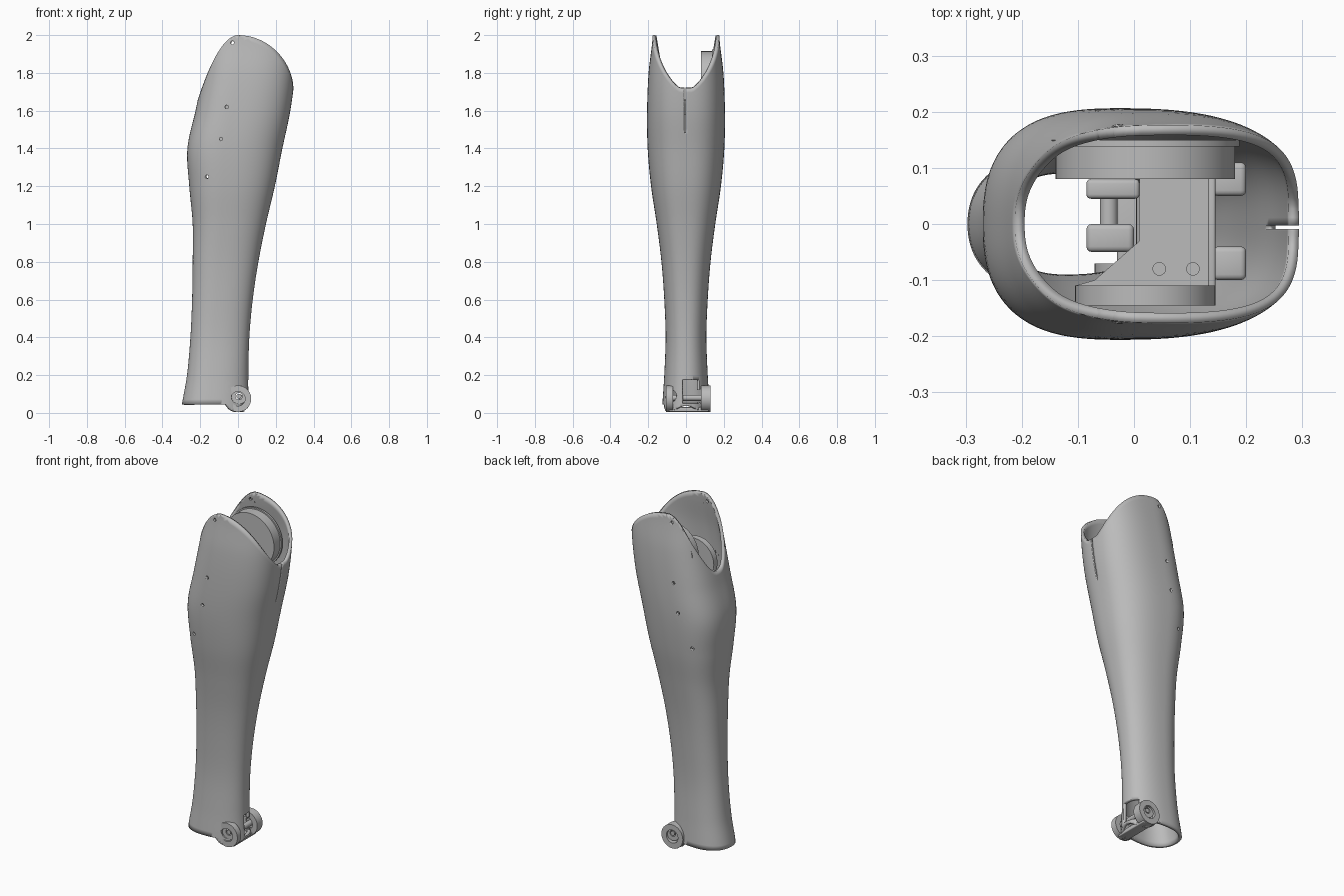
import bpy, bmesh, math
from mathutils import Matrix, Vector

cube = bpy.data.objects.get("Cube")
if cube:
    bpy.data.objects.remove(cube)

grey = bpy.data.materials.new("neutral grey")
grey.use_nodes = True
grey.diffuse_color = (0.5, 0.5, 0.5, 1)
grey.node_tree.nodes["Principled BSDF"].inputs["Base Color"].default_value = grey.diffuse_color


def add_object(name, bm):
    mesh = bpy.data.meshes.new(name)
    bm.to_mesh(mesh)
    bm.free()
    mesh.materials.append(grey)
    ob = bpy.data.objects.new(name, mesh)
    bpy.context.collection.objects.link(ob)
    return ob


def smooth(ob):
    bpy.ops.object.select_all(action="DESELECT")
    ob.select_set(True)
    bpy.context.view_layer.objects.active = ob
    bpy.ops.object.shade_smooth_by_angle(angle=math.radians(35))


def box(name, low, high, bevel):
    low, high = Vector(low), Vector(high)
    bm = bmesh.new()
    place = Matrix.Translation((low + high) / 2) @ Matrix.Diagonal((*(high - low), 1))
    bmesh.ops.create_cube(bm, size=1, matrix=place)
    bmesh.ops.bevel(bm, geom=bm.edges[:], offset=bevel, segments=3, profile=0.5, affect="EDGES")
    smooth(add_object(name, bm))


def rod(name, start, end, radius, sides=40):
    start, end = Vector(start), Vector(end)
    turn = (end - start).to_track_quat("Z", "Y").to_matrix().to_4x4()
    bm = bmesh.new()
    bmesh.ops.create_cone(bm, cap_ends=True, segments=sides, radius1=radius, radius2=radius,
                          depth=(end - start).length,
                          matrix=Matrix.Translation((start + end) / 2) @ turn)
    smooth(add_object(name, bm))


def tube(name, x, z, y0, y1, outer, inner, sides=48):
    """Ring along y, made by sweeping a rectangular profile."""
    bm = bmesh.new()
    rings = []
    for i in range(sides):
        a = math.tau * i / sides
        rings.append([bm.verts.new((x + r * math.cos(a), y, z + r * math.sin(a)))
                      for r, y in ((outer, y0), (outer, y1), (inner, y1), (inner, y0))])
    for i in range(sides):
        p, q = rings[i - 1], rings[i]
        for k in range(4):
            bm.faces.new((p[k - 1], p[k], q[k], q[k - 1]))
    bmesh.ops.recalc_face_normals(bm, faces=bm.faces)
    smooth(add_object(name, bm))


def carve(bm, planes):
    """Cut the skin along planes (point, outward normal) and drop what lies inside all of them."""
    planes = [(Vector(p), Vector(n)) for p, n in planes]

    def inside(point, margin):
        return all((point - p).dot(n) < margin for p, n in planes)

    for p, n in planes:
        faces = [f for f in bm.faces if any(inside(v.co, 0.05) for v in f.verts)]
        edges = {e for f in faces for e in f.edges}
        verts = {v for f in faces for v in f.verts}
        bmesh.ops.bisect_plane(bm, geom=[*faces, *edges, *verts], plane_co=p, plane_no=n, dist=1e-6)
    gone = [f for f in bm.faces if inside(f.calc_center_median(), 0)]
    bmesh.ops.delete(bm, geom=gone, context="FACES")


def carve_box(bm, low, high):
    planes = []
    for axis in range(3):
        for corner, sign in ((low, -1), (high, 1)):
            normal = [0, 0, 0]
            normal[axis] = sign
            planes.append((corner, normal))
    carve(bm, planes)


def carve_hole(bm, x, z, radius, sides):
    """Round hole along y through both sides."""
    spokes = [(math.cos(math.tau * i / sides), math.sin(math.tau * i / sides)) for i in range(sides)]
    carve(bm, [((x + radius * c, 0, z + radius * s), (c, 0, s)) for c, s in spokes])


# Shell outline at even heights: back edge, shin edge and half width
STEP = 0.2
CALF = (-.302, -.27, -.252, -.243, -.24, -.24, -.258, -.268, -.225, -.185, -.16)
SHIN = (.06, .055, .06, .078, .108, .148, .195, .235, .277, .302, .31)
HALF = (.127, .115, .108, .115, .13, .155, .185, .203, .206, .198, .176)


def sample(keys, z):
    i = min(max(int(z / STEP), 0), len(keys) - 2)
    t = z / STEP - i
    a, b, c, d = (keys[min(max(i + k, 0), len(keys) - 1)] for k in (-1, 0, 1, 2))
    return b + t * (c - a + t * (2 * a - 5 * b + 4 * c - d + t * (3 * (b - c) + d - a))) / 2


def shell_point(angle, z):
    back, front, half = (sample(k, z) for k in (CALF, SHIN, HALF))
    middle = back + 0.42 * (front - back)
    power = 2 / (2.2 + 0.25 * z)
    c, s = math.cos(angle), math.sin(angle)
    reach = front - middle if c > 0 else middle - back
    return Vector((middle + reach * math.copysign(abs(c) ** power, c),
                   half * math.copysign(abs(s) ** power, s), z))


def rim_height(x):
    if x < 0:
        return 2 - 0.38 * (-x / 0.225) ** 1.9
    return 1.72 + 0.28 * max(0, 1 - (x / 0.293) ** 2) ** 0.55


def rim_of(angle):
    low, high = 1.4, 2.04
    for _ in range(30):
        mid = (low + high) / 2
        if mid < rim_height(shell_point(angle, mid).x):
            low = mid
        else:
            high = mid
    return low


def hem_of(angle):
    x = shell_point(angle, 0.05).x
    return min(0.045, 0.075 - math.sqrt(max(0, 0.07 ** 2 - x * x)))


# Leg shell: lofted columns between the hem and the scooped rim
COLS, ROWS = 128, 70
PIVOT_X, PIVOT_Z = 0.005, 0.088
bm = bmesh.new()
columns = []
for i in range(COLS):
    a = math.tau * (i + 0.5) / COLS
    hem, rim = hem_of(a), rim_of(a)
    columns.append([bm.verts.new(shell_point(a, hem + (rim - hem) * r / ROWS))
                    for r in range(ROWS + 1)])
for i in range(COLS):
    p, q = columns[i - 1], columns[i]
    for r in range(ROWS):
        bm.faces.new((p[r], q[r], q[r + 1], p[r + 1]))

# Openings: ankle window, shin slit, screw holes and ankle pivot hole
carve_box(bm, (0.02, -0.02, 0.05), (0.15, 0.07, 0.175))
carve_box(bm, (0.2, -0.009, 1.48), (0.4, -0.003, 1.8))
for x, z in ((-.03, 1.96), (-.06, 1.62), (-.09, 1.45), (-.165, 1.25)):
    carve_hole(bm, x, z, 0.009, 10)
carve_hole(bm, PIVOT_X, PIVOT_Z, 0.04, 24)
shell = add_object("leg_shell", bm)
solid = shell.modifiers.new("thickness", "SOLIDIFY")
solid.thickness = 0.018
solid.offset = -1
smooth(shell)

# Ankle: a recessed bearing on each side, joined by a cross bar
for side, y0, y1 in (("right", -0.106, -0.07), ("left", 0.08, 0.13)):
    tube(side + "_ankle_lobe", 0, 0.075, y0, y1, 0.07, 0.038)
    inset = 0.012
    tube(side + "_ankle_bearing", PIVOT_X, PIVOT_Z, y0 + inset, y1 - inset, 0.042, 0.018)
    rod(side + "_ankle_bolt", (PIVOT_X, y0 + inset, PIVOT_Z), (PIVOT_X, y1 - inset, PIVOT_Z), 0.013)
box("ankle_cross_bar", (-0.03, -0.09, 0.006), (0.035, 0.12, 0.03), 0.005)
rod("ankle_pin", (0.02, -0.08, 0.08), (0.02, 0.1, 0.08), 0.016)

# Knee motor with mounting flange
MOTOR_X, MOTOR_Z = 0.02, 1.755
rod("knee_motor", (MOTOR_X, 0.08, MOTOR_Z), (MOTOR_X, 0.14, MOTOR_Z), 0.16, 96)
rod("motor_flange", (MOTOR_X, 0.138, MOTOR_Z), (MOTOR_X, 0.15, MOTOR_Z), 0.168, 96)

# Inner bracket: round-topped side wall, deck with a clipped corner, front rib
box("bracket_wall", (-0.105, -0.145, 1.3), (0.145, -0.11, 1.62), 0.005)
rod("bracket_wall_top", (MOTOR_X, -0.145, 1.62), (MOTOR_X, -0.11, 1.62), 0.125, 64)
bm = bmesh.new()
outline = ((-0.105, -0.11), (0.135, -0.11), (0.135, 0.08), (0.01, 0.08), (0.01, -0.03), (-0.07, -0.1))
deck = bm.faces.new([bm.verts.new((x, y, 1.5)) for x, y in outline])
grown = bmesh.ops.extrude_face_region(bm, geom=[deck])["geom"]
bmesh.ops.translate(bm, vec=(0, 0, 0.03), verts=[v for v in grown if isinstance(v, bmesh.types.BMVert)])
bmesh.ops.recalc_face_normals(bm, faces=bm.faces)
add_object("bracket_deck", bm)
box("bracket_rib", (0.132, -0.145, 1.3), (0.145, 0.12, 1.58), 0.004)
for y in (-0.07, 0.08):
    box("front_mount", (0.14, y - 0.03, 1.35), (0.2, y + 0.03, 1.5), 0.01)
for x in (0.045, 0.105):
    rod("deck_screw", (x, -0.08, 1.52), (x, -0.08, 1.535), 0.012, 24)

# Linear actuator below the deck
box("actuator_block", (-0.085, -0.05, 1.2), (0.0, 0.0, 1.45), 0.01)
box("actuator_head", (-0.085, 0.045, 1.2), (0.01, 0.08, 1.45), 0.008)
rod("actuator_shaft", (-0.045, -0.01, 1.4), (-0.045, 0.06, 1.4), 0.016)
